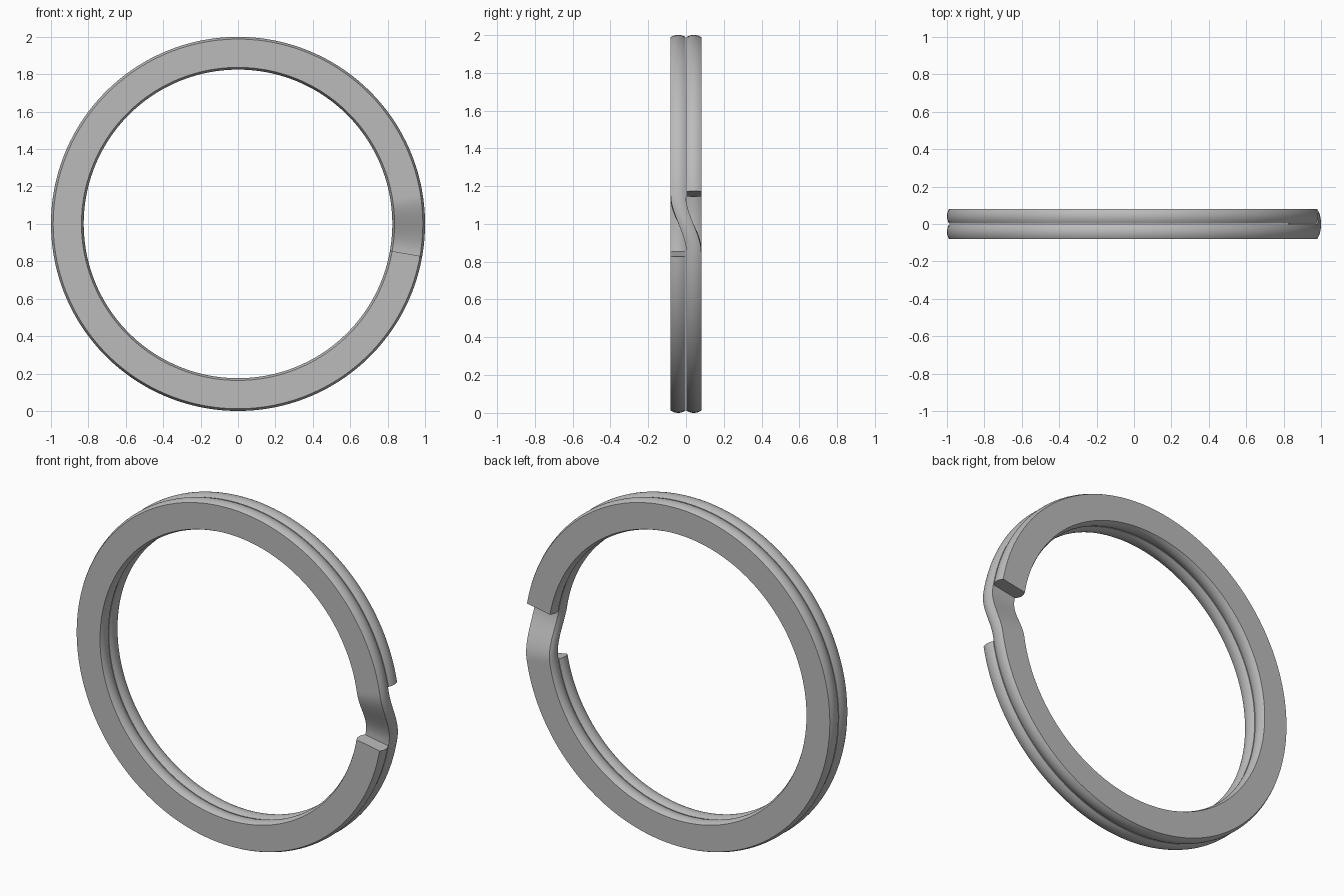
import bpy
import bmesh
from math import sin, cos, radians

cube = bpy.data.objects.get("Cube")
if cube:
    bpy.data.objects.remove(cube, do_unlink=True)

# Brushed steel grey
steel = bpy.data.materials.new("steel grey")
steel.use_nodes = True
colour = (0.5, 0.5, 0.5, 1)
steel.diffuse_color = colour
steel.node_tree.nodes["Principled BSDF"].inputs["Base Color"].default_value = colour

OUTER, INNER = 1.0, 0.825      # radii at the crown of the rounded rims
HALF = 0.0395                  # half thickness of the wire
LAYER = 0.0415                 # offset of each coil from the middle plane
BULGE = 0.012                  # how far the rims are crowned
RIM_STEPS = 8
START, TURN = -10, 700         # first end and total sweep, in degrees
BEND_FROM, BEND_TO = 341, 359  # part of the sweep where the wire changes layer


def wire_profile():
    """Flat-sided wire section with crowned outer and inner rims, as (radius, y)."""
    ts = [-1 + 2 * i / RIM_STEPS for i in range(RIM_STEPS + 1)]
    outer = [(OUTER - BULGE * t * t, HALF * t) for t in ts]
    inner = [(INNER + BULGE * t * t, HALF * t) for t in reversed(ts)]
    return outer + inner


def layer_offset(sweep):
    """Front coil, then an S bend, then the back coil."""
    t = min(1, max(0, (sweep - BEND_FROM) / (BEND_TO - BEND_FROM)))
    return LAYER * (2 * t * t * (3 - 2 * t) - 1)


# Sweep the section through almost two turns
bm = bmesh.new()
profile = wire_profile()
rings = []
for sweep in range(0, TURN + 1):
    in_bend = BEND_FROM - 1 <= sweep <= BEND_TO + 1
    if sweep % 2 and not in_bend:
        continue
    a = radians(START - sweep)
    y = layer_offset(sweep)
    rings.append([bm.verts.new((r * cos(a), y + dy, 1 + r * sin(a)))
                  for r, dy in profile])

n = len(profile)
for a, b in zip(rings, rings[1:]):
    for i in range(n):
        j = (i + 1) % n
        bm.faces.new((a[i], a[j], b[j], b[i]))

# Flat cut ends
bm.faces.new(rings[0])
bm.faces.new(rings[-1])
bmesh.ops.recalc_face_normals(bm, faces=bm.faces)

mesh = bpy.data.meshes.new("split_ring")
bm.to_mesh(mesh)
bm.free()
mesh.materials.append(steel)
ring = bpy.data.objects.new("split_ring", mesh)
bpy.context.collection.objects.link(ring)

# Smooth rims with crisp edges
bpy.ops.object.select_all(action='DESELECT')
ring.select_set(True)
bpy.context.view_layer.objects.active = ring
bpy.ops.object.shade_smooth_by_angle(angle=radians(30))
